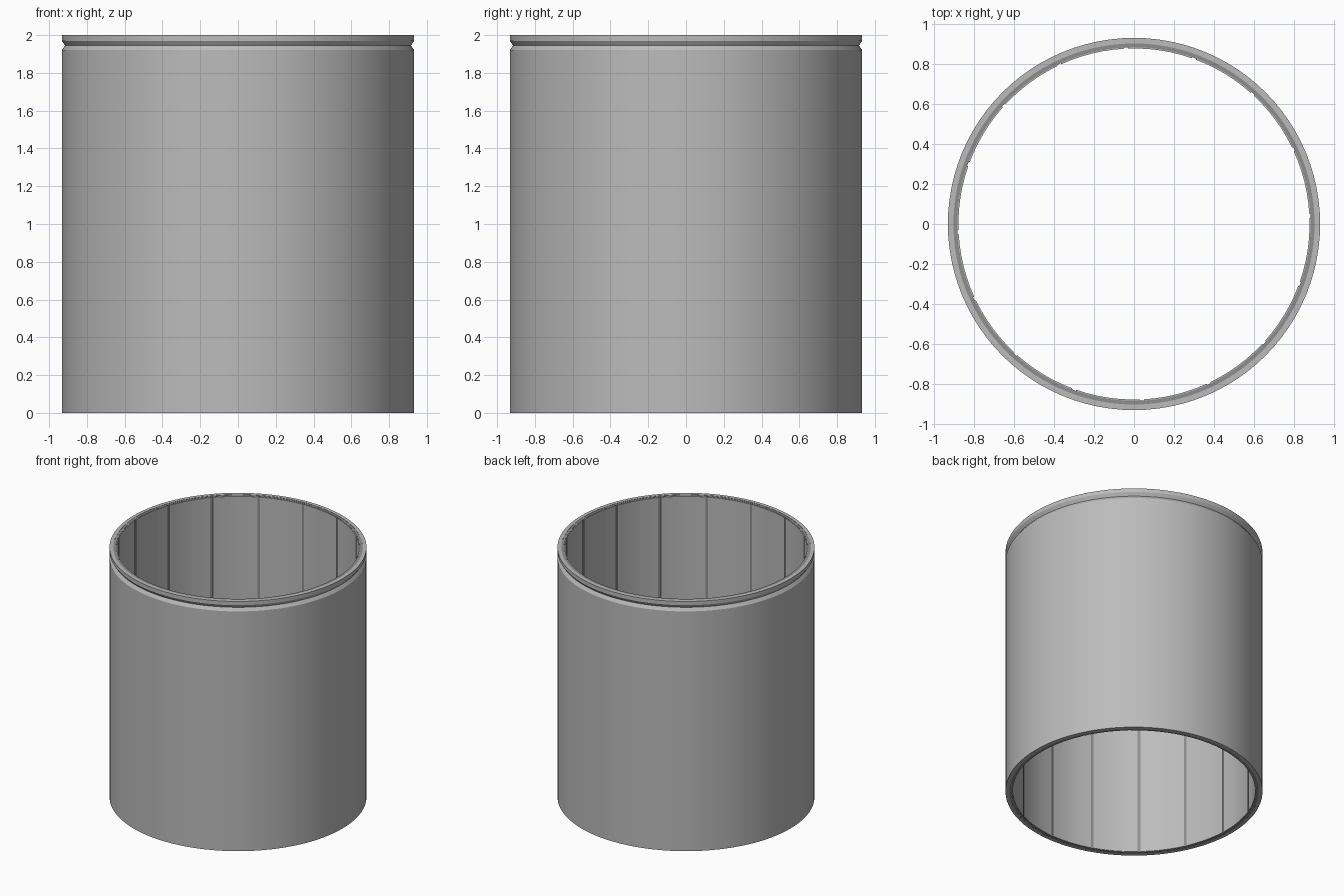
import bpy, bmesh
from math import cos, sin, radians

cube = bpy.data.objects.get("Cube")
if cube:
    bpy.data.objects.remove(cube)

PANELS = 16
PHASE = 2.6      # angle of the first seam, degrees
SEAM = 1.3       # seam width, degrees


def material(name, grey):
    mat = bpy.data.materials.new(name)
    mat.use_nodes = True
    colour = (grey, grey, grey, 1)
    mat.diffuse_color = colour
    mat.node_tree.nodes["Principled BSDF"].inputs["Base Color"].default_value = colour
    return mat


def sweep(bm, profile, start, end, steps):
    """Sweep a closed (radius, height) profile around z."""
    full = end - start >= 360
    rings = []
    for i in range(steps if full else steps + 1):
        a = radians(start + (end - start) * i / steps)
        rings.append([bm.verts.new((r * cos(a), r * sin(a), z)) for r, z in profile])
    n = len(profile)
    for i in range(steps):
        a, b = rings[i], rings[(i + 1) % len(rings)]
        for j in range(n):
            k = (j + 1) % n
            bm.faces.new((a[j], b[j], b[k], a[k]))
    if not full:
        bm.faces.new(rings[0])
        bm.faces.new(rings[-1][::-1])


def finish(name, bm, mat):
    bmesh.ops.recalc_face_normals(bm, faces=bm.faces)
    mesh = bpy.data.meshes.new(name)
    bm.to_mesh(mesh)
    bm.free()
    mesh.materials.append(mat)
    obj = bpy.data.objects.new(name, mesh)
    bpy.context.collection.objects.link(obj)
    bpy.ops.object.select_all(action="DESELECT")
    obj.select_set(True)
    bpy.context.view_layer.objects.active = obj
    bpy.ops.object.shade_smooth_by_angle(angle=radians(25))


light = material("light grey", 0.5)
dark = material("dark grey", 0.27)

# Outer shell with a V groove below the top rim
bm = bmesh.new()
sweep(bm, [(0.933, 0), (0.933, 1.92), (0.916, 1.945), (0.933, 1.97),
           (0.933, 2), (0.905, 2), (0.905, 0)], 0, 360, 96)
finish("outer_shell", bm, light)

# Dark lining, seen at the rims and in the seams
bm = bmesh.new()
sweep(bm, [(0.906, 0.001), (0.906, 1.998), (0.886, 1.998), (0.886, 0.001)], 0, 360, 96)
finish("lining", bm, dark)

# Thin curved panels on the inside, with narrow seams between them
bm = bmesh.new()
pitch = 360 / PANELS
for i in range(PANELS):
    first = PHASE + i * pitch
    sweep(bm, [(0.887, 0.003), (0.887, 1.996), (0.88, 1.996), (0.88, 0.003)],
          first + SEAM / 2, first + pitch - SEAM / 2, 6)
finish("inner_panels", bm, light)
